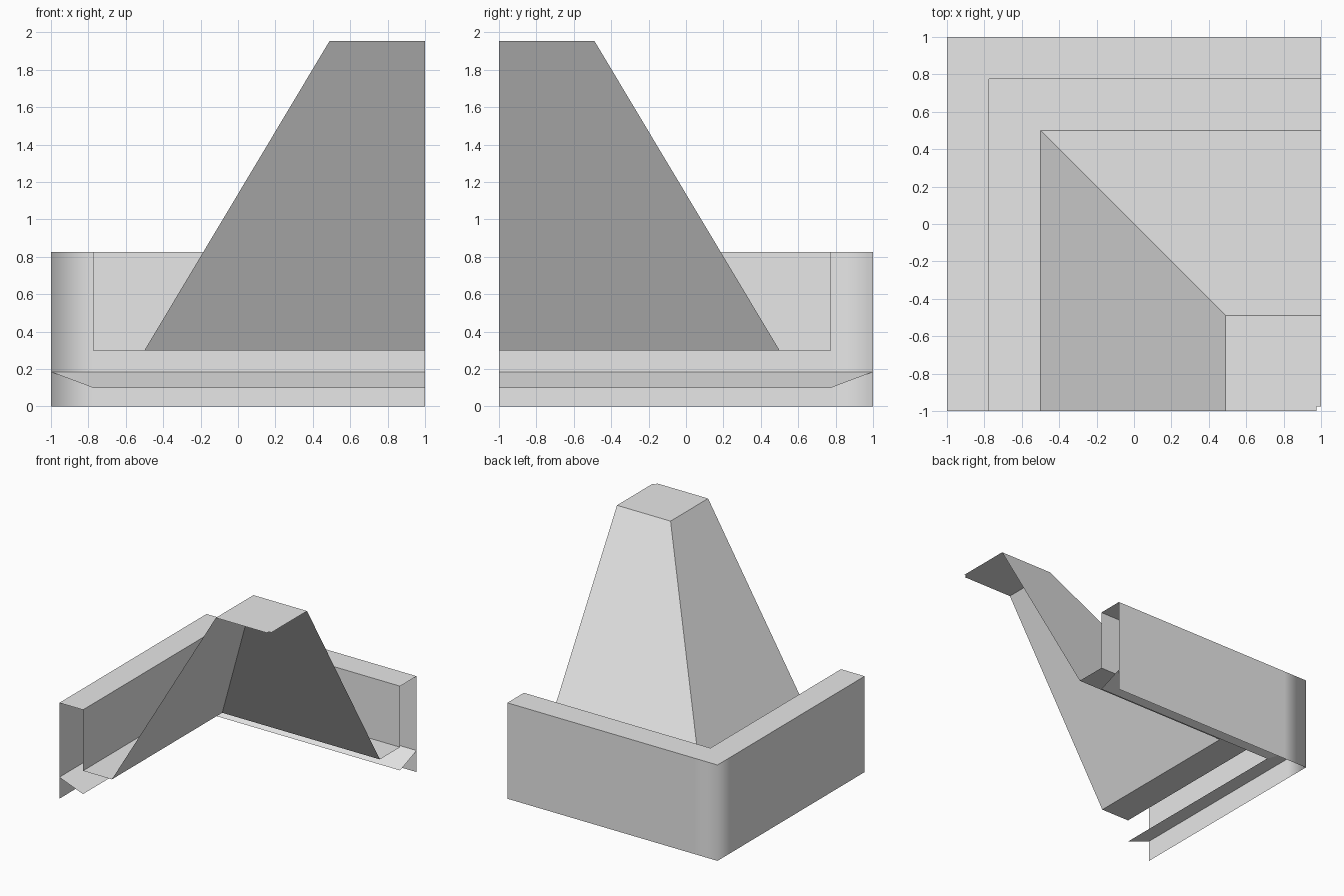
import bpy
import bmesh

cube = bpy.data.objects.get("Cube")
if cube:
    bpy.data.objects.remove(cube, do_unlink=True)

grey = bpy.data.materials.new("plain grey")
grey.use_nodes = True
color = (0.8, 0.8, 0.8, 1)
grey.diffuse_color = color
grey.node_tree.nodes["Principled BSDF"].inputs["Base Color"].default_value = color

END = 1.0      # open ends of both arms
RIM = -0.775   # inner face of the parapet
TOP = 1.955    # height of the tower cap


def corner_sweep(name, profile, support=None, smooth=False):
    """Sweep an (offset, height) profile round a mitred corner as an open shell."""
    bm = bmesh.new()
    rows = []
    for u, z in profile:
        path = [(u, -END), (u, -u), (END, -u)]
        if support is not None:
            path.insert(1, (u, -support))
            path.insert(3, (support, -u))
        rows.append([bm.verts.new((x, y, z)) for x, y in path])
    for low, high in zip(rows, rows[1:]):
        for i in range(len(low) - 1):
            face = bm.faces.new((low[i], high[i], high[i + 1], low[i + 1]))
            face.smooth = smooth
    mesh = bpy.data.meshes.new(name)
    bm.to_mesh(mesh)
    bm.free()
    mesh.materials.append(grey)
    obj = bpy.data.objects.new(name, mesh)
    bpy.context.collection.objects.link(obj)
    return obj


# Outer wall, softly shaded round its corner
corner_sweep("outer_wall", [(-1, 0), (-1, 0.185), (-1, 0.825)], RIM, True)

# Parapet top, inner face and the gutter floor
corner_sweep("parapet_and_floor", [(-1, 0.825), (RIM, 0.825), (RIM, 0.3), (-0.5, 0.3)])

# Sloping tower sides and flat cap
corner_sweep("tower_slope", [(-0.5, 0.3), (0.49, TOP)])
corner_sweep("tower_cap", [(0.49, TOP), (0.975, TOP)])

# Sloping flange inside the foot of the wall
corner_sweep("lower_flange", [(-1, 0.185), (RIM, 0.1)])
